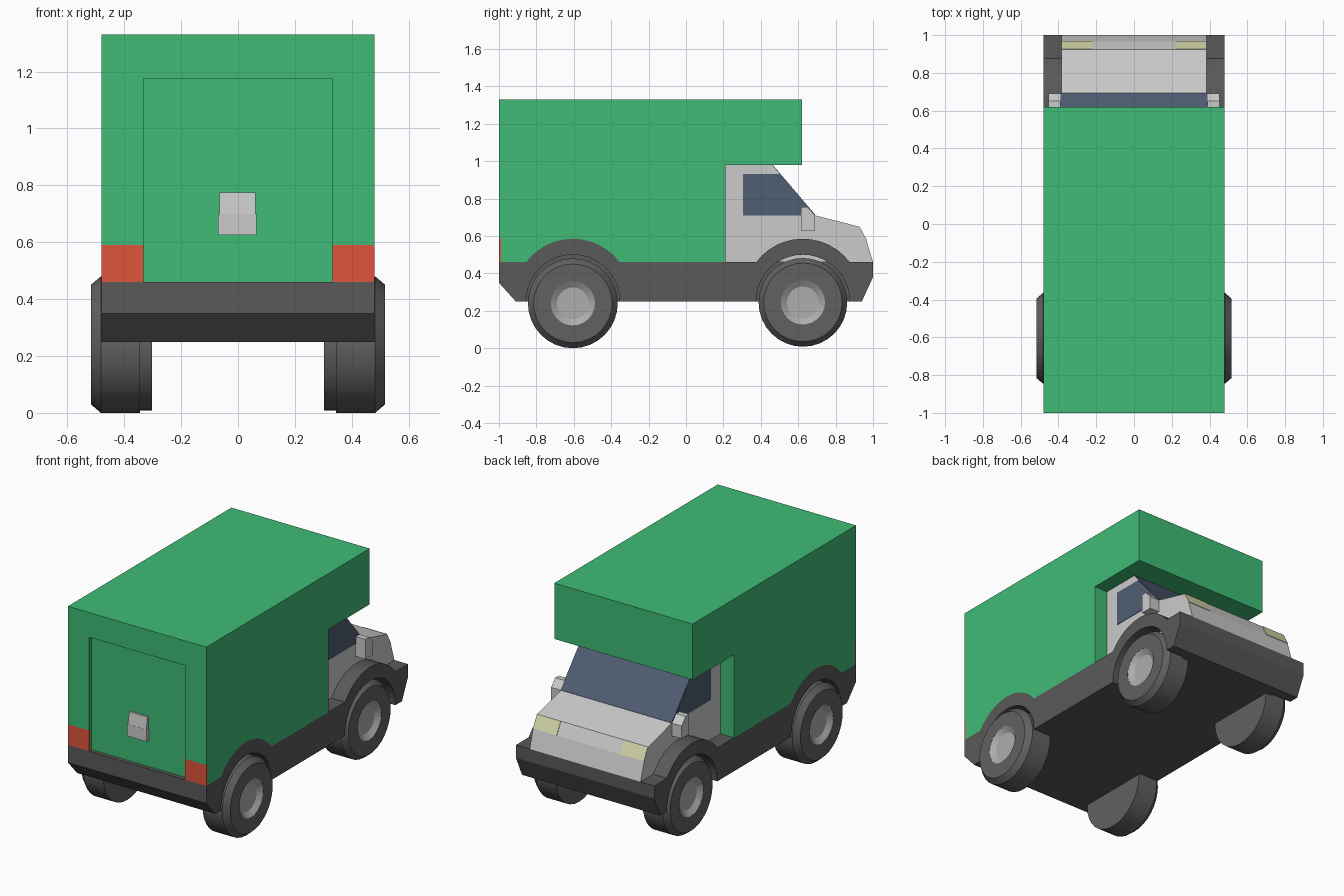
import bpy, bmesh
from math import sin, cos, pi, radians, hypot

if "Cube" in bpy.data.objects:
    bpy.data.objects.remove(bpy.data.objects["Cube"])

def material(name, rgb):
    m = bpy.data.materials.new(name)
    m.diffuse_color = (*rgb, 1)
    m.use_nodes = True
    m.node_tree.nodes["Principled BSDF"].inputs["Base Color"].default_value = m.diffuse_color
    return m

GREEN = material("green_paint", (0.05, 0.50, 0.18))
DARK = material("dark_trim", (0.10, 0.10, 0.10))
RUBBER = material("rubber", (0.12, 0.12, 0.12))
METAL = material("rim_metal", (0.42, 0.42, 0.42))
WHITE = material("cab_paint", (0.66, 0.69, 0.66))
GLASS = material("glass", (0.08, 0.11, 0.17))
RED = material("tail_red", (0.74, 0.09, 0.045))
LAMP = material("lamp", (0.66, 0.69, 0.40))

def finish(name, bm, mat):
    bmesh.ops.recalc_face_normals(bm, faces=bm.faces)
    me = bpy.data.meshes.new(name)
    bm.to_mesh(me)
    bm.free()
    me.materials.append(mat)
    ob = bpy.data.objects.new(name, me)
    bpy.context.collection.objects.link(ob)
    return ob

def prism(name, profile, x0, x1, mat):
    """Extrude a side profile of (y, z) points from x0 to x1."""
    bm = bmesh.new()
    a = [bm.verts.new((x0, y, z)) for y, z in profile]
    b = [bm.verts.new((x1, y, z)) for y, z in profile]
    bm.faces.new(a)
    bm.faces.new(b)
    n = len(a)
    for i in range(n):
        j = (i + 1) % n
        bm.faces.new((a[i], a[j], b[j], b[i]))
    return finish(name, bm, mat)

def rect(y0, y1, z0, z1):
    return [(y0, z0), (y1, z0), (y1, z1), (y0, z1)]

def strip(name, p, q, x0, x1, mat, t=0.003):
    """Thin panel laid on the sloping edge p-q."""
    dy, dz = q[0] - p[0], q[1] - p[1]
    k = t / hypot(dy, dz)
    ny, nz = abs(dz) * k, abs(dy) * k
    prism(name, [p, q, (q[0] + ny, q[1] + nz), (p[0] + ny, p[1] + nz)], x0, x1, mat)

def arc(cy, cz, r, a0, a1, n):
    return [(cy + r * cos(radians(a0 + (a1 - a0) * i / n)),
             cz + r * sin(radians(a0 + (a1 - a0) * i / n))) for i in range(n + 1)]

REAR, FRONT, W = -0.605, 0.625, 0.48
def fender(c):
    return arc(c, 0.2725, 0.3125, 143.13, 36.87, 12)
def well(c):
    return arc(c, 0.25, 0.25, 0, 180, 20)

# Chassis: solid middle, side pieces with wheel wells
top = [(-1, 0.46)] + fender(REAR) + fender(FRONT) + [(1, 0.46), (1, 0.38), (0.94, 0.25)]
tail = [(-0.91, 0.25), (-1, 0.35)]
prism("chassis_middle", top + tail, -0.345, 0.345, DARK)
for side, s in (("left", -1), ("right", 1)):
    prism("chassis_" + side, top + well(FRONT) + well(REAR) + tail, s * 0.345, s * W, DARK)

# Cargo box with overhang, and the frame around the recessed door
prism("cargo_box", [(-0.975, 0.46), (-0.975, 1.33), (0.62, 1.33), (0.62, 0.98), (0.21, 0.98),
                    (0.21, 0.46)] + fender(REAR)[::-1], -W, W, GREEN)
prism("door_header", rect(-1, -0.975, 1.175, 1.33), -W, W, GREEN)
for side, s in (("left", -1), ("right", 1)):
    prism("door_post_" + side, rect(-1, -0.975, 0.59, 1.175), s * 0.333, s * W, GREEN)
    prism("post_base_" + side, rect(-0.99, -0.975, 0.46, 0.59), s * 0.333, s * (W), GREEN)
    prism("tail_light_" + side, rect(-1, -0.99, 0.46, 0.59), s * 0.333, s * W, RED)

# Door latch
prism("latch_plate", [(-0.975, 0.70), (-0.997, 0.70), (-0.987, 0.775), (-0.975, 0.775)], -0.065, 0.062, WHITE)
prism("latch_handle", rect(-0.998, -0.975, 0.625, 0.70), -0.07, 0.065, WHITE)

# Cab
C = 0.385
prism("cab", [(0.21, 0.46), (0.21, 0.98), (0.46, 0.98), (0.69, 0.71), (0.925, 0.65),
              (0.965, 0.575), (1, 0.46)], -C, C, WHITE)
strip("windshield", (0.46, 0.98), (0.69, 0.71), -C, C, GLASS)
for side, s in (("left", -1), ("right", 1)):
    strip("headlight_" + side, (0.925, 0.65), (0.965, 0.575), s * 0.22, s * C, LAMP)
    prism("side_window_" + side, [(0.305, 0.71), (0.305, 0.93), (0.503, 0.93), (0.69, 0.71)],
          s * C, s * (C + 0.003), GLASS)
    prism("mirror_" + side, [(0.615, 0.63), (0.615, 0.755), (0.65, 0.755), (0.69, 0.71), (0.69, 0.63)],
          s * C, s * 0.453, WHITE)

# Wheels: turned profiles of (offset from outer face, radius)
def lathe(name, profile, x, y, z, s, mat, n=32):
    bm = bmesh.new()
    rings = []
    for d, r in profile:
        if r == 0:
            rings.append([bm.verts.new((x - s * d, y, z))] * n)
        else:
            rings.append([bm.verts.new((x - s * d, y + r * cos(2 * pi * i / n), z + r * sin(2 * pi * i / n)))
                          for i in range(n)])
    for a, b in zip(rings, rings[1:]):
        for i in range(n):
            j = (i + 1) % n
            bm.faces.new(list(dict.fromkeys((a[i], a[j], b[j], b[i]))))
    ob = finish(name, bm, mat)
    bpy.ops.object.select_all(action='DESELECT')
    ob.select_set(True)
    bpy.context.view_layer.objects.active = ob
    bpy.ops.object.shade_smooth_by_angle(angle=radians(25))

for end, y, z, r, outer in (("rear", REAR, 0.24, 0.24, 0.517), ("front", FRONT, 0.245, 0.237, 0.475)):
    for side, s in (("left", -1), ("right", 1)):
        lathe(f"{end}_{side}_tyre", [(0.172, 0), (0.172, r), (0.035, r), (0, 0.21), (0, 0.118), (0.03, 0.118),
                                     (0.03, 0)], s * outer, y, z, s, RUBBER)
        lathe(f"{end}_{side}_rim", [(0.03, 0.118), (0.001, 0.118), (0.024, 0.085), (0.024, 0)],
              s * outer, y, z, s, METAL)
